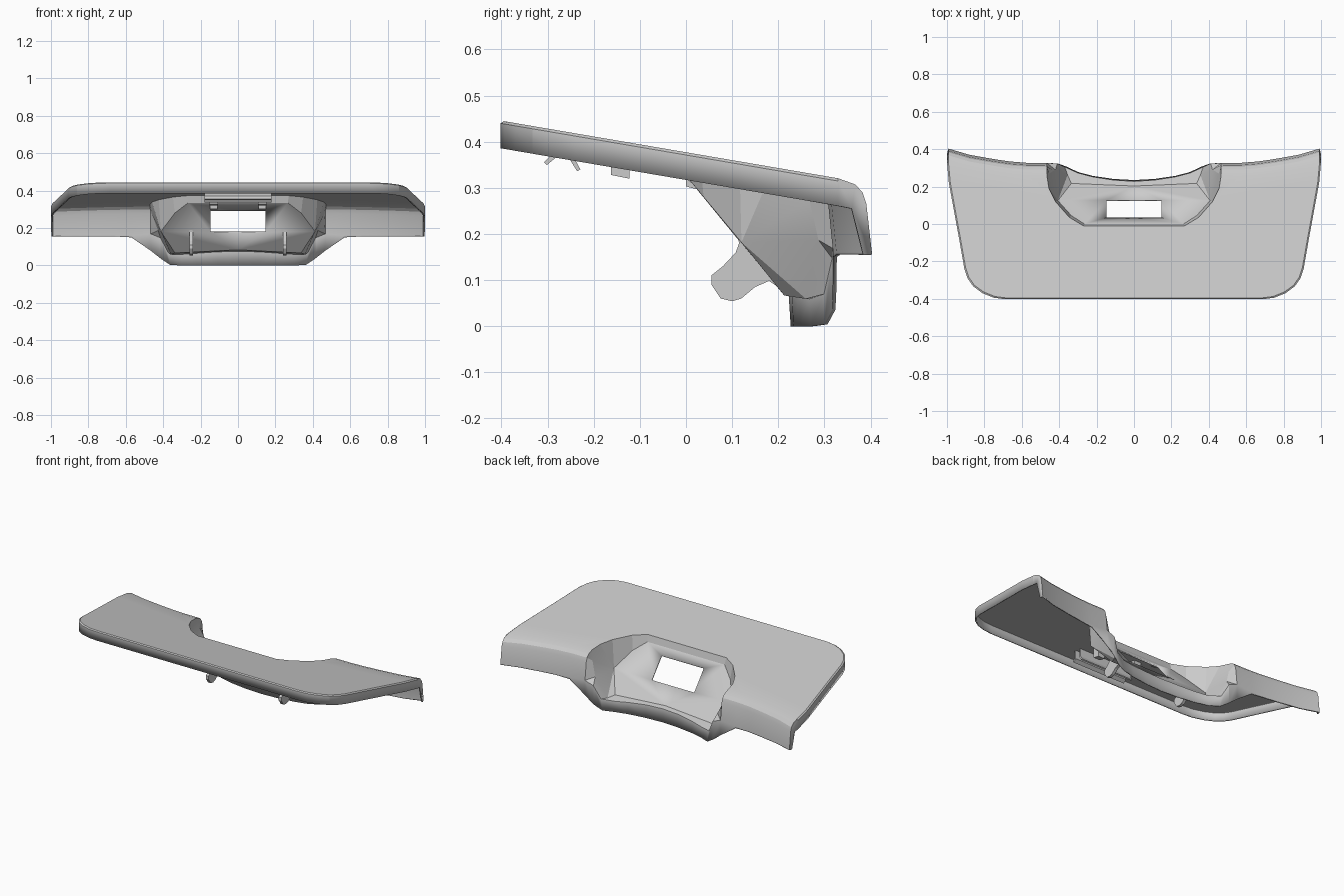
import bpy, bmesh
from mathutils import Vector

if "Cube" in bpy.data.objects:
    bpy.data.objects.remove(bpy.data.objects["Cube"])


def top(y):            # sloping plane of the main plate
    return 0.377 - 0.171 * y


def floor(y):          # steep plane of the recess floor
    return 0.338 - 1.22 * y


def on_top(p, d=0.0):
    return (p[0], p[1], top(p[1]) - d)


def on_floor(p, d=0.0):
    return (p[0], p[1], floor(p[1]) - d)


faces = []


def strip(a, b):       # quads between two rows of points
    for i in range(len(a) - 1):
        faces.append([a[i], a[i + 1], b[i + 1], b[i]])


# Side skirt: plan outline of the right half, stepped down in rings
outline = [(0, -0.402), (0.69, -0.402), (0.75, -0.394), (0.81, -0.370), (0.86, -0.333),
           (0.89, -0.29), (0.907, -0.24), (0.935, -0.08), (0.968, 0.10), (0.99, 0.22), (1.0, 0.33)]
rim = [(x * 0.992, y * 0.983 if y < 0 else y) for x, y in outline]
ring_top = [on_top(p) for p in rim]
ring_mid = [on_top(p, 0.006) for p in outline]
ring_low = [on_top(p, 0.060) for p in outline]
strip(ring_top, ring_mid)
strip(ring_mid, ring_low)

# Rear skirt: rounded profile swept along the back edge
cols = []
for x, y0, zb in [(0.992, 0.403, 0.155), (0.88, 0.370, 0.155), (0.75, 0.347, 0.155),
                  (0.66, 0.334, 0.155), (0.57, 0.327, 0.150), (0.465, 0.326, 0.078)]:
    e = 0.33 if x > 0.98 else y0 - 0.072
    cols.append([on_top((x, e)), on_top((x, y0 - 0.036), 0.007), on_top((x, y0 - 0.020), 0.022),
                 on_top((x, y0 - 0.012), 0.045), (x, y0, 0.16 if x > 0.5 else 0.17), (x, y0, zb)])
for a, b in zip(cols, cols[1:]):
    strip(a, b)
faces.append(cols[0] + [(0.998, 0.385, 0.155), (1.0, 0.36, 0.255), ring_low[-1], ring_mid[-1]])

# Main plate with the recess mouth cut out
mouth = [on_top(p) for p in [(0, -0.01), (0.27, -0.01), (0.345, 0.035), (0.42, 0.12), (0.455, 0.19)]]
edge = cols[-1]
mouth.append(edge[0])
faces.append(ring_top + [c[0] for c in cols[1:]] + mouth[-2::-1])

# Recess floor with window
fl = [on_floor(p) for p in [(0, 0.0), (0.265, 0.0), (0.335, 0.045), (0.407, 0.125), (0.335, 0.217), (0, 0.203)]]
window = [(0, 0.128), (0.146, 0.128), (0.146, 0.034), (0, 0.034)]
faces.append(fl + [on_floor(p) for p in window])

# Recess walls: steep cheeks that flare out towards the rear skirt
strip(mouth[:4], fl[:4])
lip = [(0.41, 0.323, 0.15), (0.37, 0.305, 0.072), (0.30, 0.273, 0.064), (0.22, 0.252, 0.070),
       (0.11, 0.235, 0.078), (0, 0.228, 0.080)]
cheek = [(0.453, 0.27, 0.275), (0.42, 0.29, 0.19), (0.355, 0.262, 0.066)]
fan = mouth[3:] + cheek + [fl[4]]
for a, b in zip(fan, fan[1:]):
    faces.append([fl[3], a, b])
faces.append([edge[0], edge[1], edge[2], cheek[0]])
faces.append([edge[2], edge[3], edge[4], cheek[1], cheek[0]])
faces.append([edge[4], lip[0], cheek[1]])
faces.append([lip[0], lip[1], cheek[2], cheek[1]])
faces.append([fl[4], cheek[2]] + lip[1:] + [fl[5]])

# Rear skirt below the recess
low = [(0.41, 0.324, 0.036), (0.36, 0.307, 0.004), (0.30, 0.278, 0), (0.22, 0.257, 0),
       (0.11, 0.241, 0), (0, 0.235, 0)]
strip([edge[4]] + lip, [edge[5]] + low)

bm = bmesh.new()
for f in faces:
    bm.faces.new([bm.verts.new(p) for p in f])
bmesh.ops.remove_doubles(bm, verts=bm.verts, dist=0.0008)
bmesh.ops.recalc_face_normals(bm, faces=bm.faces)
plate = max(bm.faces, key=lambda f: f.calc_area())
if plate.normal.z < 0:
    bmesh.ops.reverse_faces(bm, faces=bm.faces)
me = bpy.data.meshes.new("trim_panel")
bm.to_mesh(me)
bm.free()
panel = bpy.data.objects.new("trim_panel", me)
bpy.context.collection.objects.link(panel)
mir = panel.modifiers.new("mirror", 'MIRROR')
mir.use_clip = True
sol = panel.modifiers.new("shell", 'SOLIDIFY')
sol.thickness = 0.008
sol.offset = -1
bpy.context.view_layer.objects.active = panel
panel.select_set(True)
bpy.ops.object.shade_smooth_by_angle(angle=0.3)


def prism(name, x0, x1, yz):      # side profile extruded along x
    b = bmesh.new()
    face = b.faces.new([b.verts.new((x0, y, z)) for y, z in yz])
    ext = bmesh.ops.extrude_face_region(b, geom=[face])
    vs = [v for v in ext['geom'] if isinstance(v, bmesh.types.BMVert)]
    bmesh.ops.translate(b, verts=vs, vec=Vector((x1 - x0, 0, 0)))
    bmesh.ops.recalc_face_normals(b, faces=b.faces)
    m = bpy.data.meshes.new(name)
    b.to_mesh(m)
    b.free()
    o = bpy.data.objects.new(name, m)
    bpy.context.collection.objects.link(o)


# Paddle tabs and clips under the panel, one of each per side
paddle = [(0.198, 0.086), (0.18, 0.098), (0.15, 0.085), (0.12, 0.06), (0.10, 0.054), (0.075, 0.06),
          (0.055, 0.09), (0.055, 0.11), (0.08, 0.13), (0.108, 0.16), (0.115, 0.18), (0.113, 0.190)]
for s, side in ((-1, "left"), (1, "right")):
    prism("paddle_tab_" + side, s * 0.25 - 0.009, s * 0.25 + 0.009, paddle)
    prism("clip_" + side, s * 0.13 - 0.022, s * 0.13 + 0.022,
          [(-0.163, 0.397), (-0.163, 0.328), (-0.123, 0.320), (-0.123, 0.390)])
    prism("ledge_" + side, s * 0.13 - 0.02, s * 0.13 + 0.02,
          [(0, 0.325), (0, 0.303), (0.022, 0.297), (0.022, 0.299)])

# Grip rails across the underside
prism("front_rail", -0.18, 0.18, [(-0.283, 0.417), (-0.283, 0.365), (-0.302, 0.349),
                                  (-0.308, 0.355), (-0.293, 0.370), (-0.293, 0.418)])
prism("rear_rail", -0.18, 0.18, [(-0.251, 0.411), (-0.251, 0.360), (-0.236, 0.336),
                                 (-0.229, 0.340), (-0.241, 0.362), (-0.241, 0.409)])
